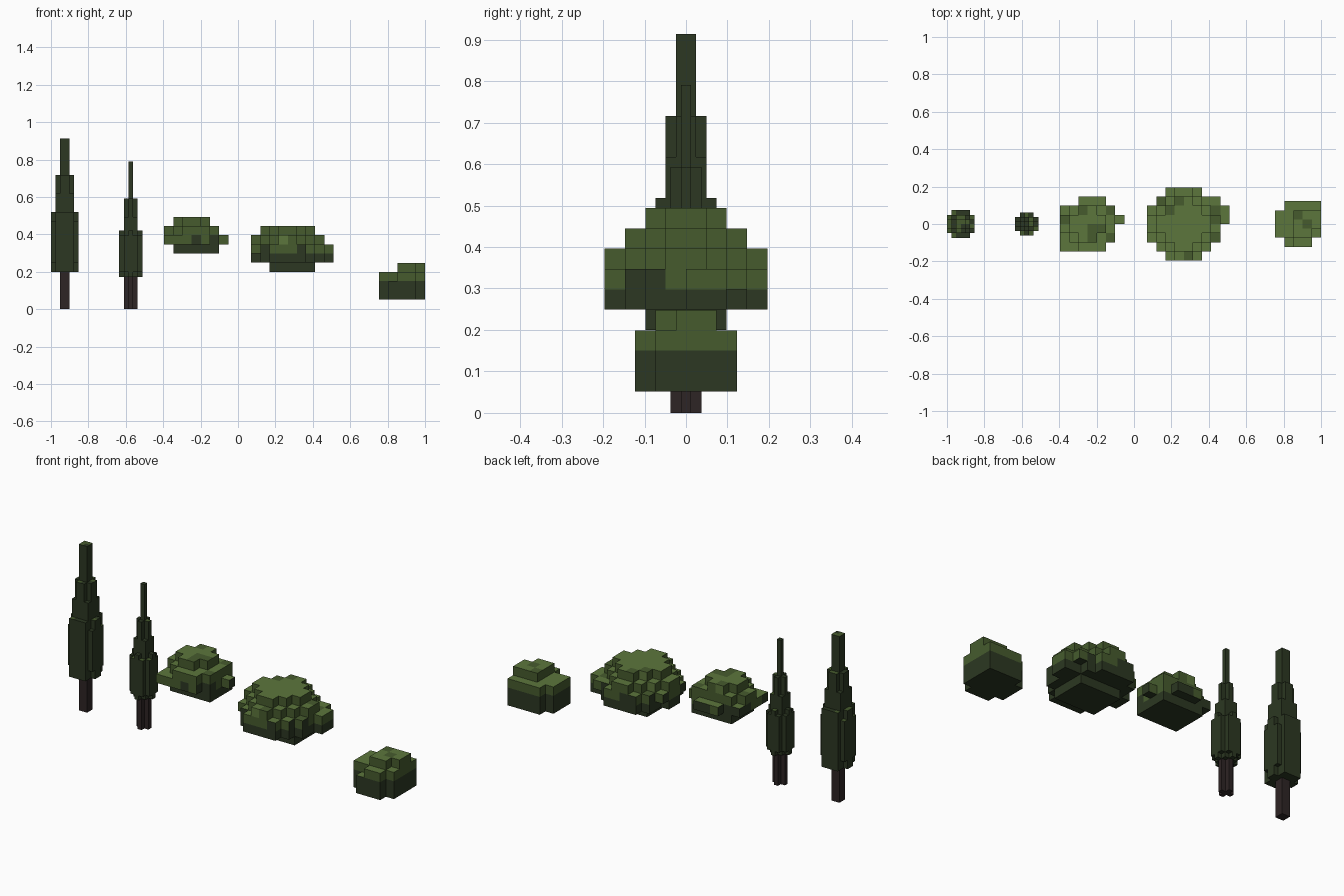
import bpy
import random
from mathutils import Vector

random.seed(4)
if "Cube" in bpy.data.objects:
    bpy.data.objects.remove(bpy.data.objects["Cube"], do_unlink=True)


def make_material(name, rgb):
    mat = bpy.data.materials.new(name)
    mat.use_nodes = True
    colour = (*rgb, 1.0)
    mat.diffuse_color = colour
    shader = mat.node_tree.nodes["Principled BSDF"]
    shader.inputs["Base Color"].default_value = colour
    shader.inputs["Roughness"].default_value = 0.9
    return mat


DARK, MID, LIGHT, BARK = range(4)
MATERIALS = [
    make_material("deep green", (0.025, 0.039, 0.016)),
    make_material("leaf green", (0.061, 0.105, 0.027)),
    make_material("pale green", (0.107, 0.181, 0.045)),
    make_material("bark brown", (0.027, 0.018, 0.018)),
]


def fill(boxes):
    """Set of unit cells covered by boxes given as x, y and z ranges."""
    cells = set()
    for xs, ys, zs in boxes:
        cells |= {(x, y, z) for x in range(*xs) for y in range(*ys) for z in range(*zs)}
    return cells


def build(name, origin, size, boxes, colour_rule, hidden=()):
    """Skin the outer faces of a blocky shape as one mesh."""
    cells = fill(boxes)
    solid = cells | set(hidden)
    points, faces, slots = {}, [], []
    for cell in sorted(cells):
        for axis in range(3):
            for side in (0, 1):
                near = list(cell)
                near[axis] += 2 * side - 1
                if tuple(near) in solid:
                    continue
                u, v = (axis + 1) % 3, (axis + 2) % 3
                ring = []
                for du, dv in ((0, 0), (1, 0), (1, 1), (0, 1)):
                    corner = list(cell)
                    corner[axis] += side
                    corner[u] += du
                    corner[v] += dv
                    ring.append(points.setdefault(tuple(corner), len(points)))
                faces.append(ring if side else ring[::-1])
                facing = ("down", "up")[side] if axis == 2 else "side"
                slots.append(colour_rule(cell, facing))
    mesh = bpy.data.meshes.new(name)
    mesh.from_pydata([Vector(origin) + Vector(p) * size for p in points], [], faces)
    for mat in MATERIALS:
        mesh.materials.append(mat)
    for poly, slot in zip(mesh.polygons, slots):
        poly.material_index = slot
    obj = bpy.data.objects.new(name, mesh)
    bpy.context.scene.collection.objects.link(obj)
    return obj


def bush_rule(dark_layers, mixed_layers):
    """Dark skirt, leafy sides with patches, pale tops."""
    def rule(cell, facing):
        z = cell[2]
        if facing == "down" or (facing == "side" and z < dark_layers):
            return DARK
        if facing == "up":
            return MID if random.random() < 0.12 else LIGHT
        if z < dark_layers + mixed_layers:
            return DARK if random.random() < 0.4 else MID
        return LIGHT if random.random() < 0.04 else MID
    return rule


def cypress_rule(cell, facing):
    return MID if facing == "up" and random.random() < 0.4 else DARK


def bark_rule(cell, facing):
    return BARK


def cypress(name, origin, trunk, crown):
    size = 0.0247
    build(name + "_trunk", origin, size, trunk, bark_rule, fill(crown))
    build(name + "_crown", origin, size, crown, cypress_rule)


# Tall cypress: square trunk and three narrowing tiers
cypress("tall_cypress", (-1.0, -0.0741, 0),
        [((2, 4), (2, 4), (0, 8))],
        [((1, 5), (0, 6), (8, 21)), ((0, 6), (2, 4), (8, 21)),
         ((0, 6), (1, 5), (10, 19)),
         ((1, 5), (1, 5), (21, 25)),
         ((1, 5), (2, 4), (25, 29)), ((2, 4), (1, 5), (25, 29)),
         ((2, 4), (2, 4), (29, 37))])

# Small cypress: cross-shaped trunk and three narrowing tiers
cypress("small_cypress", (-0.635, -0.0617, 0),
        [((1, 4), (2, 3), (0, 7)), ((2, 3), (1, 4), (0, 7))],
        [((0, 5), (1, 4), (8, 16)), ((1, 4), (0, 5), (8, 16)),
         ((0, 5), (2, 3), (7, 17)), ((2, 3), (0, 5), (7, 17)),
         ((1, 4), (1, 4), (7, 20)),
         ((1, 4), (2, 3), (20, 24)), ((2, 3), (1, 4), (20, 24)),
         ((2, 3), (2, 3), (24, 32))])

# Middle bush: flat base, wide shelf and stepped top
build("middle_bush", (-0.395, -0.147, 0.298), 0.049,
      [((1, 6), (1, 5), (0, 1)),
       ((0, 6), (1, 5), (1, 2)), ((0, 5), (0, 1), (1, 2)),
       ((2, 5), (5, 6), (1, 2)), ((6, 7), (3, 4), (1, 2)),
       ((1, 6), (1, 5), (2, 3)), ((2, 5), (0, 1), (2, 3)),
       ((0, 1), (2, 4), (2, 3)),
       ((1, 5), (2, 4), (3, 4)), ((2, 4), (1, 5), (3, 4))],
      bush_rule(1, 1))

# Large bush: stepped dome with a narrower underside
build("large_bush", (0.07, -0.196, 0.2), 0.049,
      [((2, 7), (2, 6), (0, 1)),
       ((0, 8), (3, 5), (1, 4)), ((1, 8), (2, 6), (1, 2)),
       ((1, 7), (1, 7), (1, 3)), ((2, 6), (0, 8), (1, 3)),
       ((8, 9), (4, 6), (1, 3)),
       ((0, 8), (2, 6), (2, 3)), ((7, 8), (6, 7), (2, 3)),
       ((1, 7), (2, 6), (3, 4)), ((2, 6), (1, 7), (3, 4)),
       ((3, 5), (0, 8), (3, 4)),
       ((1, 7), (3, 5), (4, 5)), ((2, 6), (2, 6), (4, 5)),
       ((3, 5), (1, 7), (4, 5))],
      bush_rule(2, 1))

# Low bush: compact block with a raised crown
build("low_bush", (0.755, -0.1225, 0.052), 0.049,
      [((0, 5), (1, 4), (0, 3)), ((1, 5), (4, 5), (0, 3)),
       ((1, 4), (0, 1), (0, 2)), ((2, 4), (0, 1), (2, 3)),
       ((2, 5), (2, 4), (3, 4)), ((2, 4), (1, 4), (3, 4))],
      bush_rule(2, 0))
